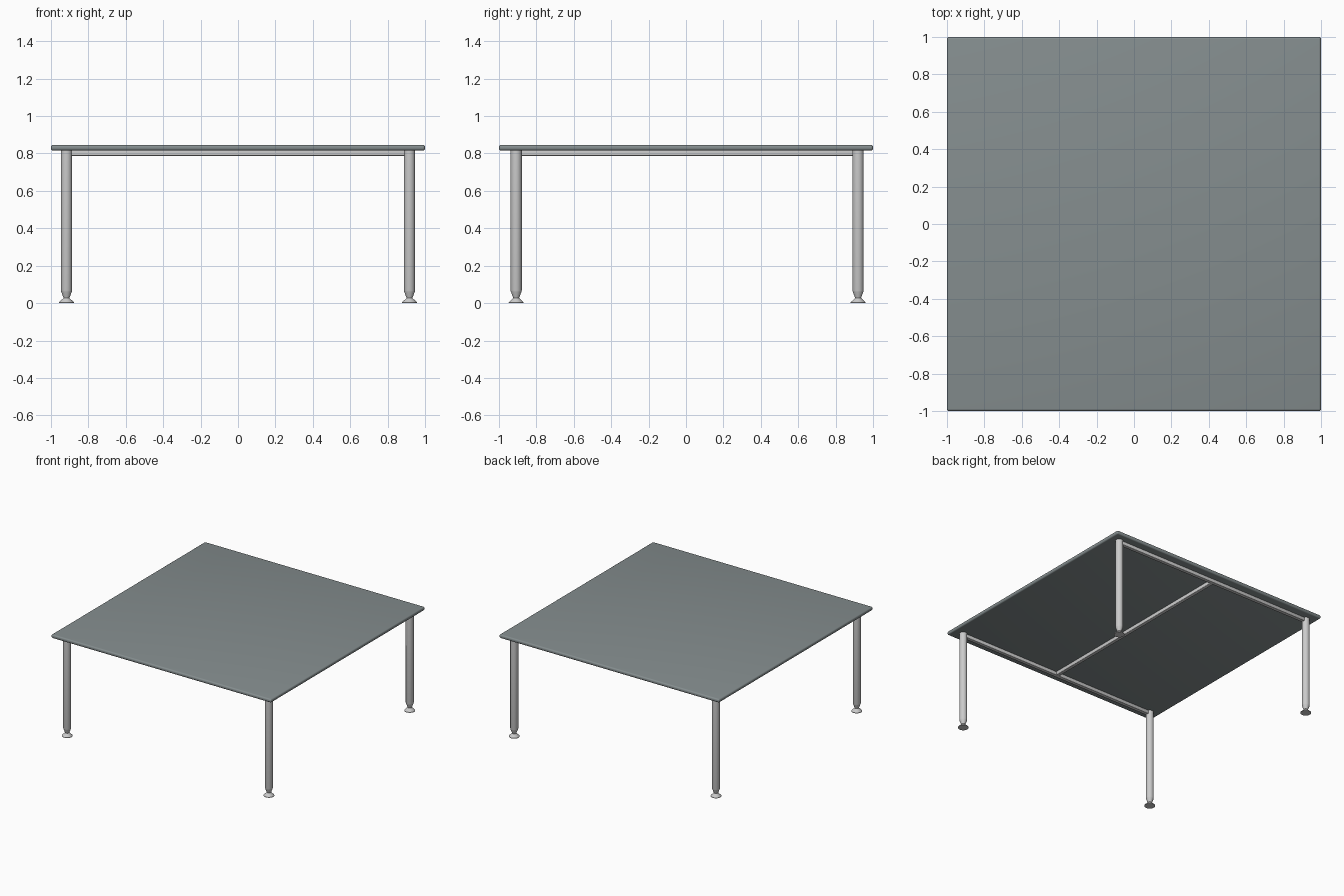
import bpy, bmesh, math
from mathutils import Matrix

if "Cube" in bpy.data.objects:
    bpy.data.objects.remove(bpy.data.objects["Cube"])

LEG_X, FRONT_Y, BACK_Y = 0.917, -0.908, 0.92
TOP_Z0, TOP_Z1 = 0.816, 0.846


def finish(bm, name, angle=35):
    bmesh.ops.recalc_face_normals(bm, faces=bm.faces)
    me = bpy.data.meshes.new(name)
    bm.to_mesh(me)
    bm.free()
    ob = bpy.data.objects.new(name, me)
    bpy.context.collection.objects.link(ob)
    bpy.context.view_layer.objects.active = ob
    bpy.ops.object.select_all(action='DESELECT')
    ob.select_set(True)
    bpy.ops.object.shade_smooth_by_angle(angle=math.radians(angle))
    return ob


def box(name, lo, hi, bevel, segments):
    bm = bmesh.new()
    size = [h - l for l, h in zip(lo, hi)]
    mid = [(h + l) / 2 for l, h in zip(lo, hi)]
    bmesh.ops.create_cube(bm, size=1, matrix=Matrix.Translation(mid) @ Matrix.Diagonal((*size, 1)))
    bmesh.ops.bevel(bm, geom=bm.edges[:], offset=bevel, segments=segments,
                    profile=0.5, affect='EDGES')
    return finish(bm, name)


def turned(name, profile, x, y, sides=24):
    # closed solid of revolution from (radius, z) points
    bm = bmesh.new()
    rings = [[bm.verts.new((x + r * math.cos(2 * math.pi * i / sides),
                            y + r * math.sin(2 * math.pi * i / sides), z))
              for i in range(sides)] for r, z in profile]
    for a, b in zip(rings, rings[1:]):
        for i in range(sides):
            j = (i + 1) % sides
            bm.faces.new((a[i], a[j], b[j], b[i]))
    bm.faces.new(rings[0])
    bm.faces.new(rings[-1])
    return finish(bm, name)


# table top with rounded rim
top = box("table_top", (-1, -1, TOP_Z0), (1, 1, TOP_Z1), 0.012, 4)
mat = bpy.data.materials.new("top_grey_green")
mat.diffuse_color = (0.235, 0.27, 0.275, 1)
mat.use_nodes = True
mat.node_tree.nodes["Principled BSDF"].inputs["Base Color"].default_value = mat.diffuse_color
top.data.materials.append(mat)

# legs with tapered ends and flared glides
for row, y in (("front", FRONT_Y), ("back", BACK_Y)):
    for side, x in (("left", -LEG_X), ("right", LEG_X)):
        turned(f"{row}_{side}_leg",
               [(0.016, 0.028), (0.028, 0.06), (0.03, 0.067), (0.03, TOP_Z0)], x, y)
        turned(f"{row}_{side}_foot",
               [(0.04, 0.0), (0.04, 0.004), (0.017, 0.026), (0.012, 0.034)], x, y)

# rails under the front and back edges, joined by a centre beam
R = 0.015
for row, y in (("front", FRONT_Y), ("back", BACK_Y)):
    box(f"{row}_rail", (-LEG_X, y - R, 0.787), (LEG_X, y + R, TOP_Z0 + 0.002), 0.005, 3)
box("centre_beam", (-R, FRONT_Y, 0.787), (R, BACK_Y, TOP_Z0 + 0.002), 0.005, 3)
